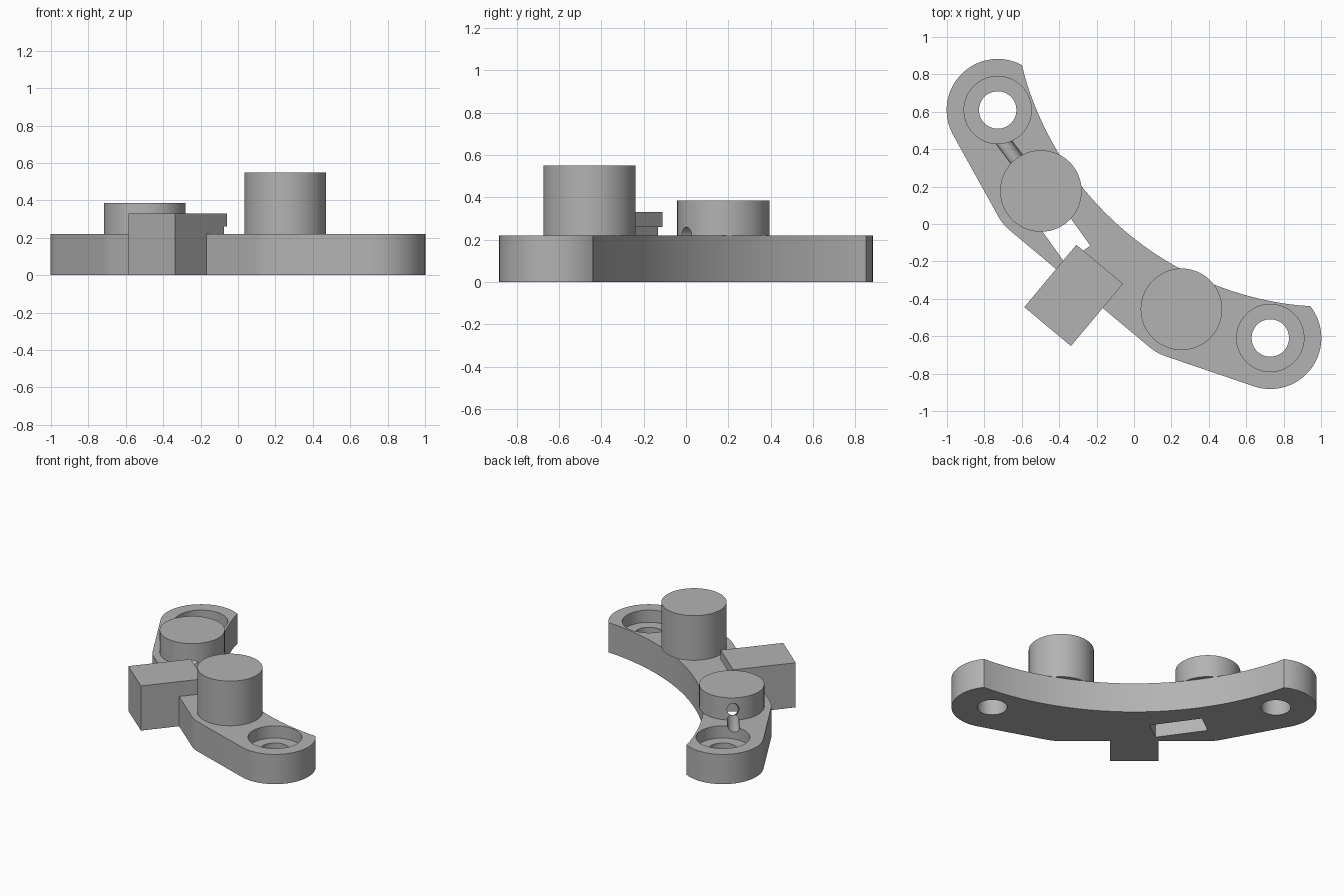
import bpy, bmesh, math
from mathutils import Matrix, Vector

if "Cube" in bpy.data.objects:
    bpy.data.objects.remove(bpy.data.objects["Cube"], do_unlink=True)

GREY = (0.45, 0.45, 0.45, 1)
mat = bpy.data.materials.new("plain grey")
mat.use_nodes = True
mat.diffuse_color = GREY
mat.node_tree.nodes["Principled BSDF"].inputs["Base Color"].default_value = GREY

TOP = 0.22                       # top of the plate
TURN = Matrix.Rotation(-math.radians(39.9), 4, "Z")


def prism(name, points, sweep, matrix):
    """Extrude a closed outline along a vector, then place it."""
    bm = bmesh.new()
    face = bm.faces.new([bm.verts.new(p) for p in points])
    new = bmesh.ops.extrude_face_region(bm, geom=[face])["geom"]
    bmesh.ops.translate(bm, vec=sweep, verts=[v for v in new if isinstance(v, bmesh.types.BMVert)])
    bmesh.ops.recalc_face_normals(bm, faces=bm.faces)
    bm.transform(matrix)
    mesh = bpy.data.meshes.new(name)
    bm.to_mesh(mesh)
    bm.free()
    mesh.materials.append(mat)
    obj = bpy.data.objects.new(name, mesh)
    bpy.context.collection.objects.link(obj)
    return obj


def arc(cx, cy, r, start, end, n):
    steps = [math.radians(start + (end - start) * i / n) for i in range(n + 1)]
    return [(cx + r * math.cos(a), cy + r * math.sin(a), 0) for a in steps]


def cylinder(name, x, y, r, z0, z1):
    circle = arc(x, y, r, 0, 360, 64)[:-1]
    return prism(name, circle, (0, 0, z1 - z0), TURN @ Matrix.Translation((0, 0, z0)))


def rod(name, start, end, r):
    start, axis = Vector(start), Vector(end) - Vector(start)
    place = Matrix.Translation(start) @ axis.to_track_quat("Z", "Y").to_matrix().to_4x4()
    return prism(name, arc(0, 0, r, 0, 360, 32)[:-1], (0, 0, axis.length), place)


def activate(obj):
    bpy.ops.object.select_all(action="DESELECT")
    obj.select_set(True)
    bpy.context.view_layer.objects.active = obj


def cut(obj, cutters):
    activate(obj)
    for cutter in cutters:
        mod = obj.modifiers.new("cut", "BOOLEAN")
        mod.operation, mod.solver, mod.object = "DIFFERENCE", "EXACT", cutter
        bpy.ops.object.modifier_apply(modifier=mod.name)


# Curved mounting plate: rounded lower corners and ends, concave inner edge
right = arc(0.487, -0.185, 0.267, -90, -68, 6) + arc(0.95, 0, 0.273, -68, 78.6, 32)
half = math.degrees(math.asin(1.004 / 1.71))
inner = arc(0, 1.65, 1.71, -90 + half, -90 - half, 40)[1:-1]
left = [(-x, y, z) for x, y, z in reversed(right)]
plate = prism("mounting_plate", right + inner + left, (0, 0, TOP), TURN)

# Posts and the stop block with its small undercut lip
tall_post = cylinder("tall_post", 0.487, -0.187, 0.218, TOP, 0.55)
short_post = cylinder("short_post", -0.495, -0.184, 0.218, TOP, 0.385)
profile = [(-0.717, 0), (-0.452, 0), (-0.452, TOP), (-0.31, TOP),
           (-0.31, 0.26), (-0.283, 0.26), (-0.283, 0.33), (-0.717, 0.33)]
block = prism("stop_block", [(-0.165, v, z) for v, z in profile], (0.325, 0, 0), TURN)

# Counterbored screw holes
cutters = []
for side in (-1, 1):
    cutters.append(cylinder("screw_hole_cutter", side * 0.95, 0, 0.1, -0.1, 0.4))
    cutters.append(cylinder("counterbore_cutter", side * 0.95, 0, 0.18, 0.13, 0.4))

# Slanted window through the plate
w, l = 0.082, 0.18
window = prism("window_cutter", [(-l, -w, -0.1), (l, -w, -0.1), (l, w, -0.1), (-l, w, -0.1)],
               (0, 0, 0.4), Matrix.Translation((-0.405, -0.017, 0)) @ Matrix.Rotation(-math.radians(54.5), 4, "Z"))

# Wire channel: a level groove and a sloping bore into the window
entry, along = Vector((-0.63, 0.35, 0)), Vector((0.6, -0.8, 0))


def on_line(t, z):
    return entry + along * t + Vector((0, 0, z))


groove = rod("groove_cutter", on_line(-0.2, TOP), on_line(0.5, TOP), 0.039)
bore = rod("bore_cutter", on_line(-0.1, 0.347), on_line(0.42, 0.105), 0.04)

cut(plate, cutters + [window, groove, bore])
cut(short_post, [groove, bore])
for cutter in cutters + [window, groove, bore]:
    bpy.data.objects.remove(cutter, do_unlink=True)

for obj in (plate, tall_post, short_post, block):
    activate(obj)
    bpy.ops.object.shade_smooth_by_angle(angle=math.radians(30))
